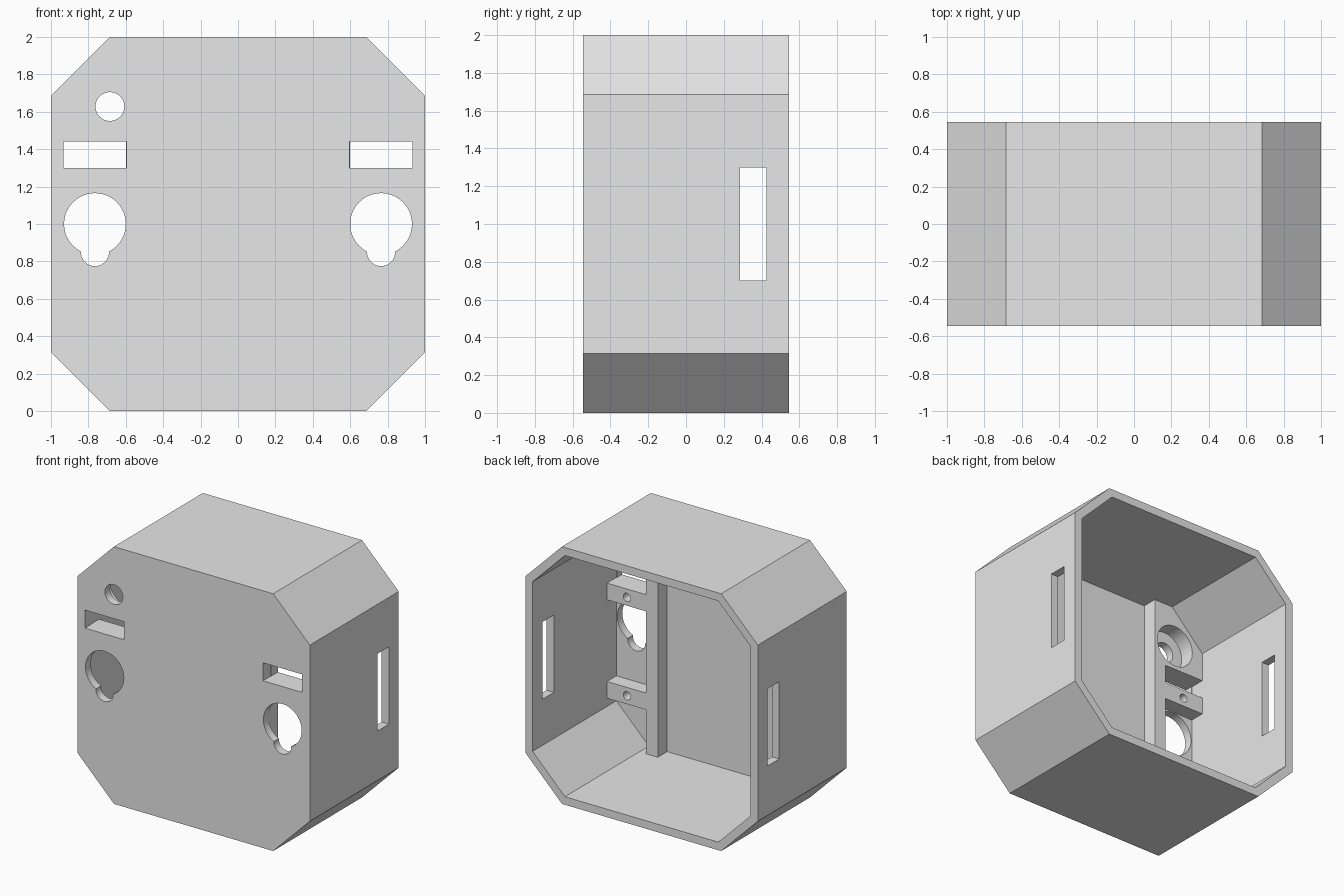
import bpy
import bmesh
from math import cos, sin, pi

old = bpy.data.objects.get("Cube")
if old:
    bpy.data.objects.remove(old, do_unlink=True)

grey = bpy.data.materials.new("plain_grey")
grey.use_nodes = True
grey.diffuse_color = (0.8, 0.8, 0.8, 1)
grey.node_tree.nodes["Principled BSDF"].inputs["Base Color"].default_value = (0.8, 0.8, 0.8, 1)

HALF, CORNER, DEPTH, WALL = 1.0, 0.685, 0.546, 0.0625
PLATE = -DEPTH + WALL          # inner face of the front plate
BRACKET = -0.368               # rear face of the brackets


def prism(name, outline, y0, y1):
    """Extrude an (x, z) outline from y0 to y1."""
    bm = bmesh.new()
    face = bm.faces.new([bm.verts.new((x, y0, z)) for x, z in outline])
    ext = bmesh.ops.extrude_face_region(bm, geom=[face])
    verts = [g for g in ext["geom"] if isinstance(g, bmesh.types.BMVert)]
    bmesh.ops.translate(bm, vec=(0, y1 - y0, 0), verts=verts)
    bmesh.ops.recalc_face_normals(bm, faces=bm.faces)
    mesh = bpy.data.meshes.new(name)
    bm.to_mesh(mesh)
    bm.free()
    mesh.materials.append(grey)
    obj = bpy.data.objects.new(name, mesh)
    bpy.context.collection.objects.link(obj)
    return obj


def rect(x0, x1, z0, z1):
    return [(x0, z0), (x1, z0), (x1, z1), (x0, z1)]


def circle(cx, cz, r, n=48):
    return [(cx + r * cos(2 * pi * i / n), cz + r * sin(2 * pi * i / n)) for i in range(n)]


def octagon(half, corner):
    pts = [(half, corner), (corner, half), (-corner, half), (-half, corner)]
    return [(x, z + 1) for x, z in pts + [(-x, -z) for x, z in pts]]


def combine(target, tool, operation):
    """Apply a boolean and discard the tool."""
    mod = target.modifiers.new("shape", "BOOLEAN")
    mod.operation, mod.solver, mod.object = operation, "EXACT", tool
    bpy.context.view_layer.objects.active = target
    bpy.ops.object.modifier_apply(modifier=mod.name)
    bpy.data.objects.remove(tool, do_unlink=True)


def cut(outline, y0, y1):
    combine(housing, prism("cutter", outline, y0, y1), "DIFFERENCE")


# Octagonal housing, open at the back
housing = prism("housing", octagon(HALF, CORNER), -DEPTH, DEPTH)
cut(octagon(HALF - WALL, CORNER - WALL * 0.414), PLATE, DEPTH + 0.1)

# Bracket: post, two ledges and an upper block, sunk slightly into the walls
IN, OUT, EDGE = 0.5, 0.6, 0.95
bracket = [(IN, 0.05), (OUT, 0.05)]
for low, high in ((0.405, 0.535), (1.17, 1.30)):
    bracket += [(OUT, low), (EDGE, low), (EDGE, high), (OUT, high)]
bracket += [(OUT, 1.44), (EDGE, 1.44), (EDGE, 1.665), (0.665, 1.95), (IN, 1.95)]

for s in (-1, 1):
    tool = prism("bracket", [(s * x, z) for x, z in bracket], PLATE - 0.015, BRACKET)
    combine(housing, tool, "UNION")

# Openings on both sides
for s in (-1, 1):
    cx = s * 0.765
    # Keyhole and horizontal slot in the front plate
    cut(circle(cx, 1.0, 0.165), -0.7, PLATE + 0.03)
    cut(circle(cx, 0.85, 0.075), -0.7, PLATE + 0.03)
    cut(rect(cx - 0.168, cx + 0.168, 1.30, 1.44), -0.7, PLATE + 0.03)
    # Blind screw holes in the ledges
    for z in (0.47, 1.235):
        cut(circle(cx, z, 0.032, 24), BRACKET - 0.1, BRACKET + 0.1)
    # Upright slot in the side wall
    x0, x1 = sorted((s * 0.9, s * 1.1))
    cut(rect(x0, x1, 0.7, 1.3), 0.285, 0.425)

# Round hole with a wider recess behind it
cut(circle(-0.685, 1.628, 0.077), -0.7, 0)
cut(circle(-0.685, 1.628, 0.16), PLATE, 0)

# Smooth round walls, keep edges sharp
bpy.ops.object.select_all(action="DESELECT")
housing.select_set(True)
bpy.context.view_layer.objects.active = housing
bpy.ops.object.shade_smooth_by_angle(angle=pi / 9)
